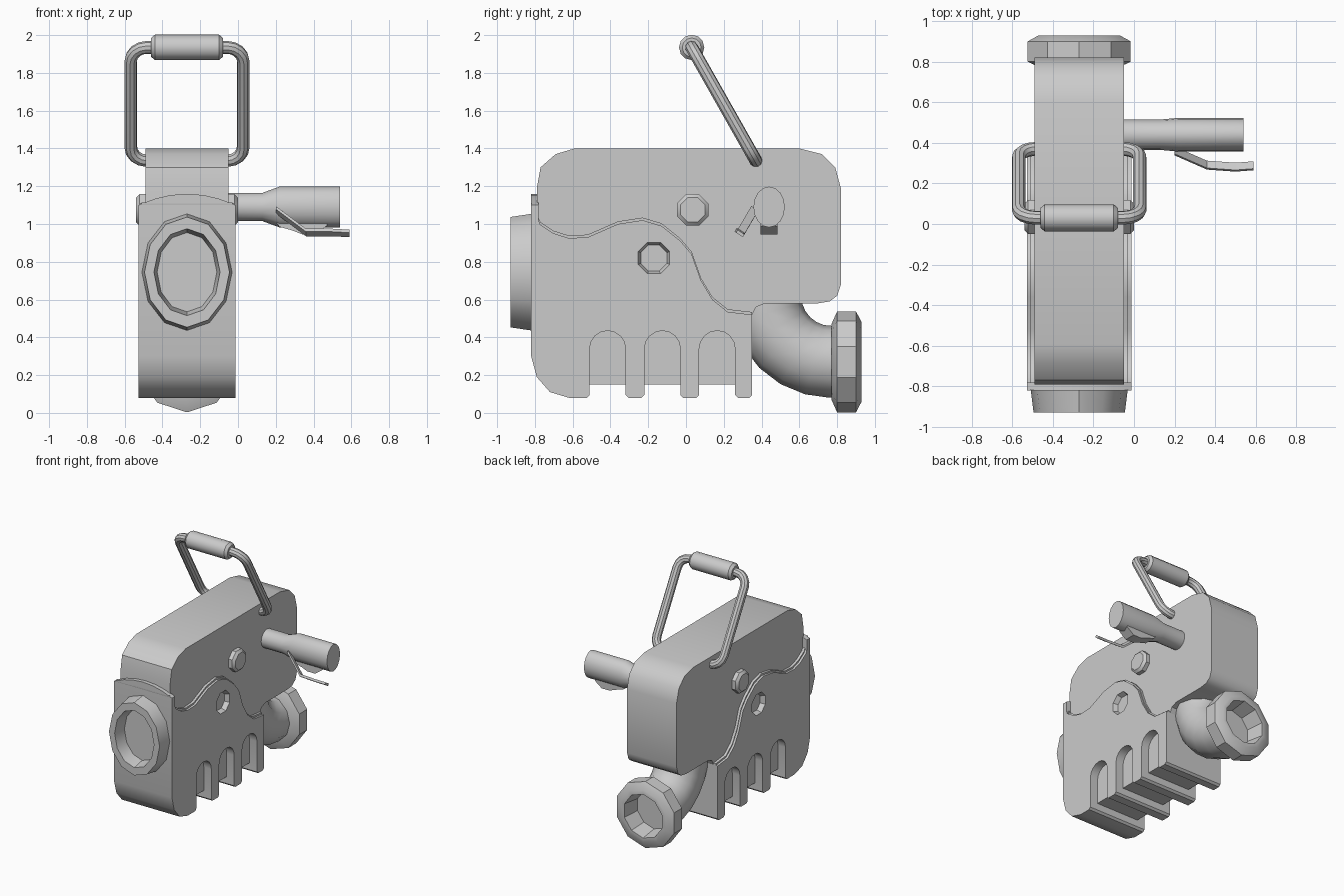
import bpy, bmesh, math
from mathutils import Vector

if "Cube" in bpy.data.objects:
    bpy.data.objects.remove(bpy.data.objects["Cube"])

CX = -0.27  # centre line of the body


def finish(ob, angle=35):
    bpy.ops.object.select_all(action='DESELECT')
    ob.select_set(True)
    bpy.context.view_layer.objects.active = ob
    bpy.ops.object.shade_smooth_by_angle(angle=math.radians(angle))


def to_object(name, bm, smooth=True):
    bmesh.ops.recalc_face_normals(bm, faces=bm.faces)
    me = bpy.data.meshes.new(name)
    bm.to_mesh(me)
    bm.free()
    ob = bpy.data.objects.new(name, me)
    bpy.context.collection.objects.link(ob)
    if smooth:
        finish(ob)
    return ob


def loft(name, rings, smooth=True):
    """Skin a list of equal-length rings and cap both ends."""
    bm = bmesh.new()
    vs = [[bm.verts.new(p) for p in r] for r in rings]
    n = len(vs[0])
    for a, b in zip(vs, vs[1:]):
        for i in range(n):
            j = (i + 1) % n
            bm.faces.new((a[i], a[j], b[j], b[i]))
    bm.faces.new(vs[0])
    bm.faces.new(vs[-1])
    return to_object(name, bm, smooth)


def prism(name, pts, half):
    """Side profile (y, z) extruded symmetrically about the body centre."""
    return loft(name, [[(CX + s * half, y, z) for y, z in pts] for s in (-1, 1)])


def lathe(name, prof, axis, centre, n, phase=0.0):
    """Profile of (position, radius_u, radius_z) turned round the x or y axis."""
    rings = []
    for a, ru, rz in prof:
        ring = []
        for i in range(n):
            t = phase + 2 * math.pi * i / n
            u, z = centre[0] + ru * math.sin(t), centre[1] + rz * math.cos(t)
            ring.append((a, u, z) if axis == 'X' else (u, a, z))
        rings.append(ring)
    return loft(name, rings)


def tube(name, pts, radius, res):
    cu = bpy.data.curves.new(name, 'CURVE')
    cu.dimensions = '3D'
    cu.bevel_depth, cu.bevel_resolution = radius, res
    cu.use_fill_caps = True
    sp = cu.splines.new('POLY')
    sp.points.add(len(pts) - 1)
    for p, co in zip(sp.points, pts):
        p.co = (*co, 1)
    ob = bpy.data.objects.new(name, cu)
    bpy.context.collection.objects.link(ob)
    bpy.ops.object.select_all(action='DESELECT')
    ob.select_set(True)
    bpy.context.view_layer.objects.active = ob
    bpy.ops.object.convert(target='MESH')
    finish(bpy.context.object)


# Upper housing
prism('upper_housing', [
    (-.78, .88), (-.79, 1.19), (-.77, 1.30), (-.69, 1.37), (-.59, 1.40),
    (.60, 1.40), (.72, 1.37), (.79, 1.30), (.82, 1.19), (.82, .68),
    (.80, .62), (.76, .59), (.70, .58), (.42, .58), (.37, .56),
    (.345, .51), (.1, .5)], .22)

# Lower shell: wavy top edge, arched notches along the bottom
wave = [(-.82, 1.10), (-.77, .995), (-.70, .95), (-.62, .925), (-.52, .93),
        (-.36, 1.0), (-.23, 1.02), (-.13, .99), (-.03, .91), (.03, .84),
        (.08, .70), (.14, .60), (.22, .535), (.35, .52)]
bottom = [(.35, .095), (.335, .08)]
for c in (.165, -.125, -.415):
    bottom += [(c + .11, .08), (c + .095, .095)]
    bottom += [(c + .095 * math.cos(t), .34 + .095 * math.sin(t))
               for t in [math.pi * i / 8 for i in range(9)]]
    bottom += [(c - .095, .095), (c - .11, .08)]
bottom += [(-.62, .08), (-.72, .11), (-.79, .19), (-.82, .30)]
shell = prism('lower_shell', wave + bottom, .257)

# Octagonal sockets cut in both sides of the shell
for s in (-1, 1):
    cut = lathe('socket_cutter', [(CX + s * .3, .098, .098), (CX + s * .257, .09, .09),
                                  (CX + s * .215, .073, .073)],
                'X', (-.17, .82), 8, math.pi / 8)
    mod = shell.modifiers.new('socket', 'BOOLEAN')
    mod.operation, mod.object, mod.solver = 'DIFFERENCE', cut, 'EXACT'
    bpy.context.view_layer.objects.active = shell
    bpy.ops.object.modifier_apply(modifier=mod.name)
    bpy.data.objects.remove(cut)
finish(shell)

# Seam lip above the wave, inner core behind the notches, arched front plate
prism('seam_lip', wave + [(y, z + .014) for y, z in reversed(wave)], .24)
prism('inner_core', [(-.55, .15), (.34, .15), (.34, .46), (-.55, .46)], .19)
arch = [(-.257, 1.0)] + [(u, 1.16 - .06 * (u / .257) ** 2)
                         for u in (-.257, -.17, -.09, 0, .09, .17, .257)] + [(.257, 1.0)]
loft('front_plate', [[(CX + u, y, z) for u, z in arch] for y in (-.82, -.78)])

# Oval front port with recess
lathe('front_port', [(-.81, .24, .31), (-.93, .225, .292), (-.93, .175, .23),
                     (-.83, .158, .21)], 'Y', (CX, .745), 12)

# Rear elbow pipe and flange
bend = [(CX, .77 - .35 * math.cos(t), .62 - .35 * math.sin(t))
        for t in [math.pi / 2 * i / 6 for i in range(7)]]
tube('rear_elbow', [(CX, .42, .7)] + bend + [(CX, .79, .27)], .19, 4)
lathe('rear_flange', [(y, r, r) for y, r in
                      ((.77, .20), (.80, .267), (.90, .267), (.93, .21), (.93, .175), (.79, .155))],
      'Y', (CX, .27), 10)

# Tilted carrying handle: rounded rectangular rod
low, high = Vector((CX, .37, 1.335)), Vector((CX, .03, 1.935))
up = (high - low).normalized()
length, W, R = (high - low).length, .298, .085
half = [(.20, 0)]
half += [(W - R + R * math.sin(t), R - R * math.cos(t)) for t in [math.pi / 8 * i for i in range(5)]]
half += [(W - R + R * math.cos(t), length - R + R * math.sin(t))
         for t in [math.pi / 8 * i for i in range(5)]]
outline = half + [(-u, v) for u, v in reversed(half)]
tube('handle_rod', [low + up * v + Vector((u, 0, 0)) for u, v in outline], .034, 3)
lathe('handle_grip', [(CX + a, r, r) for a, r in
                      ((-.19, .05), (-.17, .067), (.17, .067), (.19, .05))],
      'X', (.03, 1.935), 12)

# Octagonal bolts on both sides
for side, s in (('left', -1), ('right', 1)):
    lathe('bolt_' + side, [(CX + s * .2, .09, .09), (CX + s * .252, .09, .09),
                           (CX + s * .27, .07, .07)],
          'X', (.035, 1.075), 8, math.pi / 8)

# Side nozzle, its underside guard and lever
lathe('side_nozzle', [(-.08, .075, .075), (.13, .075, .075), (.22, .083, .108), (.54, .083, .108)],
      'X', (.44, 1.09), 16)
guard = [(.17, 1.05), (.22, .985), (.29, .965), (.34, .945), (.41, .945), (.47, .99), (.47, 1.05)]
loft('nozzle_guard', [[(x, .44 + d, z) for x, z in guard] for d in (-.045, .045)])

path = [Vector(p) for p in ((.20, .36, 1.075), (.36, .29, .955), (.50, .28, .955), (.59, .287, .95))]
w, t = Vector((0, .018, -.012)), Vector((0, .004, .008))
loft('lever', [[p + w + t, p + w - t, p - w - t, p - w + t] for p in path], False)
